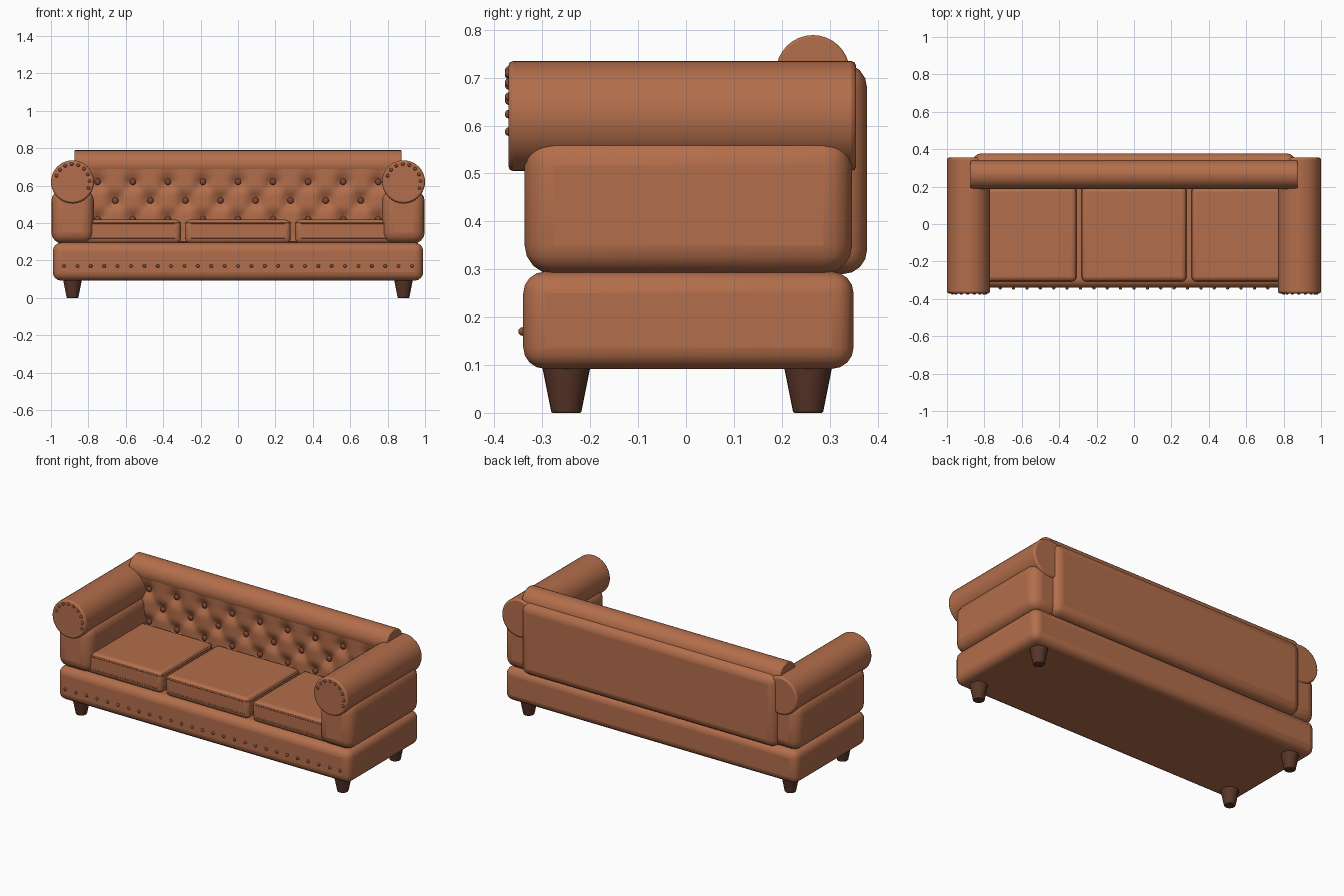
import bpy, bmesh, math
from mathutils import Matrix, Vector

if "Cube" in bpy.data.objects:
    bpy.data.objects.remove(bpy.data.objects["Cube"], do_unlink=True)


def material(name, rgb):
    m = bpy.data.materials.new(name)
    m.use_nodes = True
    m.diffuse_color = (*rgb, 1)
    m.node_tree.nodes["Principled BSDF"].inputs["Base Color"].default_value = (*rgb, 1)
    return m


LEATHER = material("tan leather", (0.45, 0.155, 0.07))
BUTTON = material("dark leather", (0.22, 0.06, 0.03))
STUD = material("bronze stud", (0.26, 0.085, 0.04))
WOOD = material("dark wood", (0.1, 0.036, 0.022))


def finish(name, bm, mat, bevel=0, segments=4, angle=40):
    me = bpy.data.meshes.new(name)
    bmesh.ops.recalc_face_normals(bm, faces=bm.faces)
    bm.to_mesh(me)
    bm.free()
    ob = bpy.data.objects.new(name, me)
    bpy.context.collection.objects.link(ob)
    me.materials.append(mat)
    if bevel:
        mod = ob.modifiers.new("Bevel", "BEVEL")
        mod.width, mod.segments = bevel, segments
        mod.limit_method, mod.angle_limit = "ANGLE", math.radians(40)
    bpy.ops.object.select_all(action="DESELECT")
    ob.select_set(True)
    bpy.context.view_layer.objects.active = ob
    bpy.ops.object.shade_smooth_by_angle(angle=math.radians(angle))
    return ob


def box(name, x, y, z, mat, bevel, segments=4):
    bm = bmesh.new()
    size = Vector((x[1] - x[0], y[1] - y[0], z[1] - z[0]))
    mid = Vector((x[0] + x[1], y[0] + y[1], z[0] + z[1])) / 2
    bmesh.ops.create_cube(bm, size=1, matrix=Matrix.Translation(mid) @ Matrix.Diagonal((*size, 1)))
    return finish(name, bm, mat, bevel, segments)


def cylinder(name, mid, r1, r2, length, axis, mat, sides, bevel):
    bm = bmesh.new()
    turn = Matrix() if axis == "Z" else Matrix.Rotation(math.pi / 2, 4, "X" if axis == "Y" else "Y")
    bmesh.ops.create_cone(bm, cap_ends=True, segments=sides, radius1=r1, radius2=r2, depth=length,
                          matrix=Matrix.Translation(mid) @ turn)
    return finish(name, bm, mat, bevel, 2)


def knobs(name, points, radius, depth, mat):
    # Flattened beads facing the front
    bm = bmesh.new()
    for p in points:
        bmesh.ops.create_uvsphere(bm, u_segments=12, v_segments=8, radius=radius,
                                  matrix=Matrix.Translation(p) @ Matrix.Diagonal((1, depth, 1, 1)))
    return finish(name, bm, mat, angle=80)


# Base
box("base", (-0.99, 0.99), (-0.34, 0.35), (0.092, 0.295), LEATHER, 0.045)
knobs("base_studs", [(-0.93 + i * 1.86 / 26, -0.342, 0.17) for i in range(27)], 0.009, 0.9, STUD)

# Arms, rolls and legs
for side, s in (("left", 1), ("right", -1)):
    xs = sorted((0.77 * s, 0.998 * s))
    box(side + "_arm", xs, (-0.337, 0.347), (0.29, 0.577), LEATHER, 0.06)
    cx = 0.885 * s
    cylinder(side + "_arm_roll", (cx, -0.008, 0.62), 0.115, 0.115, 0.726, "Y", LEATHER, 40, 0.01)
    arc = [math.radians(-20 + 180 * i / 8) for i in range(9)]
    knobs(side + "_arm_studs",
          [(cx + 0.091 * math.cos(a), -0.371, 0.62 + 0.095 * math.sin(a)) for a in arc],
          0.009, 0.8, STUD)
    for end, y in (("front", -0.25), ("back", 0.255)):
        cylinder(f"{side}_{end}_leg", (cx, y, 0.05), 0.031, 0.051, 0.1, "Z", WOOD, 24, 0.003)

# Back
box("back_panel", (-0.865, 0.865), (0.235, 0.378), (0.29, 0.73), LEATHER, 0.05)
cylinder("back_roll", (0, 0.265, 0.712), 0.077, 0.077, 1.75, "X", LEATHER, 32, 0.005)

# Tufted front of the back, dimpled at each button
pitch = 0.1875
spots = []
for row, z in enumerate((0.62, 0.52, 0.42)):
    count = 8 if row == 1 else 9
    spots += [((i - (count - 1) / 2) * pitch, z) for i in range(count)]


def tuft_y(x, z):
    dip = max(math.exp(-((x - a) ** 2 + (z - b) ** 2) / 0.0016) for a, b in spots)
    # Shallow diagonal folds join neighbouring buttons
    u, v = x / pitch, (z - 0.62) / 0.2
    fold = max(abs(math.cos(math.pi * (u + v))), abs(math.cos(math.pi * (u - v)))) ** 8
    return 0.192 + 0.024 * dip + 0.004 * fold * (z < 0.63)


bm = bmesh.new()
bmesh.ops.create_grid(bm, x_segments=150, y_segments=40, size=1)
for v in bm.verts:
    x, z = v.co.x * 0.82, 0.505 + v.co.y * 0.205
    v.co = (x, tuft_y(x, z), z)
tuft = finish("tufted_back", bm, LEATHER, angle=80)
if tuft.data.polygons[0].normal.y > 0:
    tuft.data.flip_normals()
knobs("back_buttons", [(x, tuft_y(x, z) - 0.008, z) for x, z in spots], 0.017, 0.6, BUTTON)


def piping(name, x, y, z, r):
    # Thin cord around the rounded outline of a cushion
    cu = bpy.data.curves.new(name, "CURVE")
    cu.dimensions = "3D"
    cu.bevel_depth, cu.bevel_resolution = 0.005, 2
    pts = []
    for k, (px, py) in enumerate(((x[1] - r, y[1] - r), (x[0] + r, y[1] - r),
                                  (x[0] + r, y[0] + r), (x[1] - r, y[0] + r))):
        for i in range(6):
            a = math.pi / 2 * (k + i / 5)
            pts.append((px + r * math.cos(a), py + r * math.sin(a), z, 1))
    sp = cu.splines.new("POLY")
    sp.points.add(len(pts) - 1)
    for p, co in zip(sp.points, pts):
        p.co = co
    sp.use_cyclic_u = True
    ob = bpy.data.objects.new(name, cu)
    bpy.context.collection.objects.link(ob)
    cu.materials.append(LEATHER)


# Seat cushions
for name, cx in (("right", -0.588), ("middle", 0), ("left", 0.588)):
    x, y = (cx - 0.282, cx + 0.282), (-0.308, 0.2)
    box(name + "_seat_cushion", x, y, (0.29, 0.418), LEATHER, 0.028)
    for edge, z in (("top", 0.4), ("bottom", 0.322)):
        piping(f"{name}_{edge}_piping", (x[0] + 0.003, x[1] - 0.003), (y[0] + 0.003, y[1]), z, 0.03)
